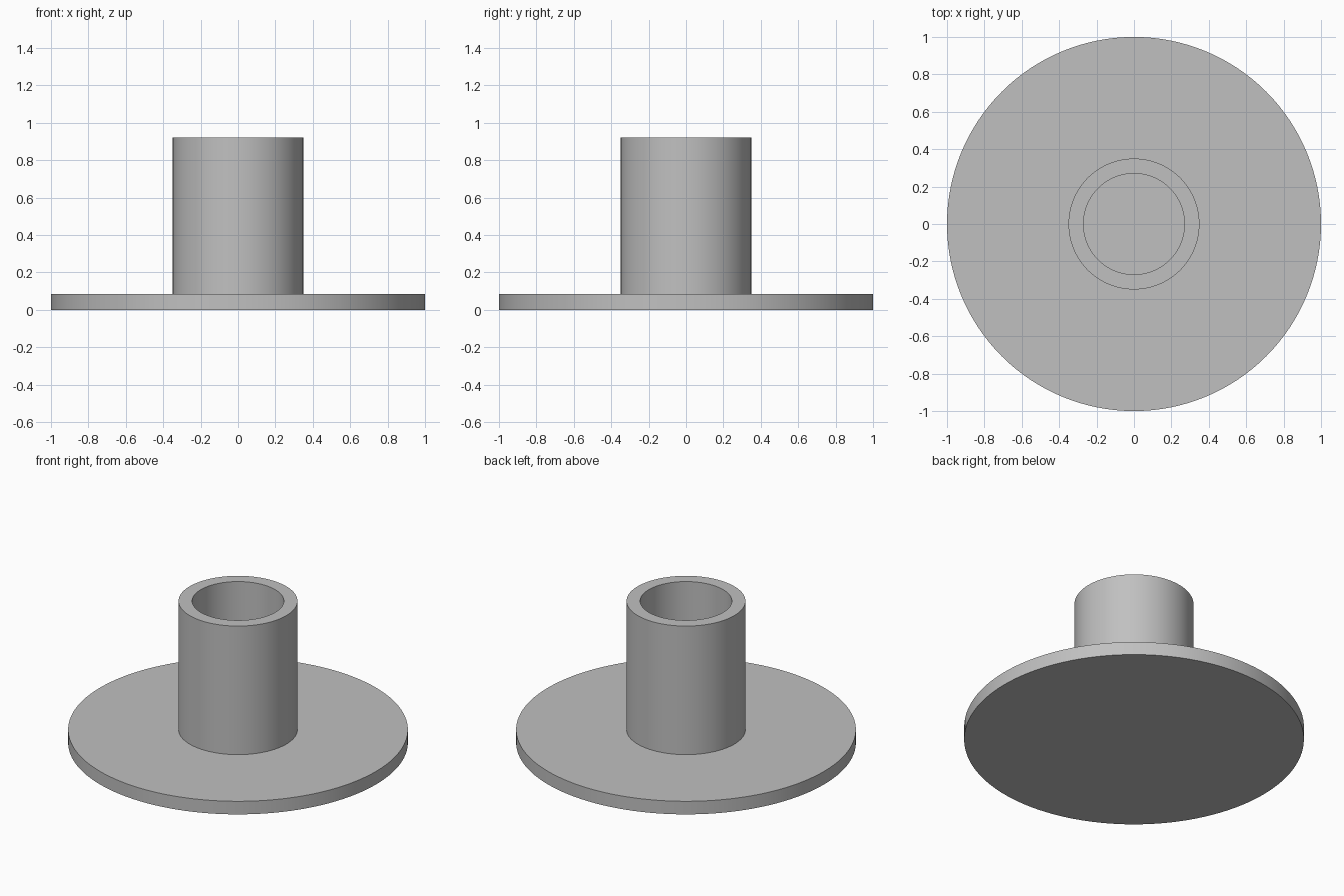
import bpy, bmesh, math
from mathutils import Vector

if "Cube" in bpy.data.objects:
    bpy.data.objects.remove(bpy.data.objects["Cube"])

SEGMENTS = 128

grey = bpy.data.materials.new("light grey")
grey.diffuse_color = (0.53, 0.53, 0.53, 1)
grey.use_nodes = True
grey.node_tree.nodes["Principled BSDF"].inputs["Base Color"].default_value = grey.diffuse_color

# Half profile (radius, height): disc underside, rim, tube wall, bore and bore floor
profile = [(0, 0), (1, 0), (1, 0.085), (0.35, 0.085), (0.35, 0.92),
           (0.27, 0.92), (0.27, 0.085), (0, 0.085)]

# Flanged sleeve, turned in one piece
bm = bmesh.new()
verts = [bm.verts.new((r, 0, z)) for r, z in profile]
edges = [bm.edges.new(pair) for pair in zip(verts, verts[1:])]
bmesh.ops.spin(bm, geom=verts + edges, cent=(0, 0, 0), axis=Vector((0, 0, 1)),
               angle=2 * math.pi, steps=SEGMENTS, use_duplicate=False)
bmesh.ops.remove_doubles(bm, verts=bm.verts, dist=1e-4)
bmesh.ops.recalc_face_normals(bm, faces=bm.faces)

mesh = bpy.data.meshes.new("flanged_sleeve")
bm.to_mesh(mesh)
bm.free()
mesh.materials.append(grey)
sleeve = bpy.data.objects.new("flanged_sleeve", mesh)
bpy.context.collection.objects.link(sleeve)

# Smooth round walls with crisp rims
bpy.context.view_layer.objects.active = sleeve
sleeve.select_set(True)
bpy.ops.object.shade_smooth_by_angle(angle=math.radians(30))
